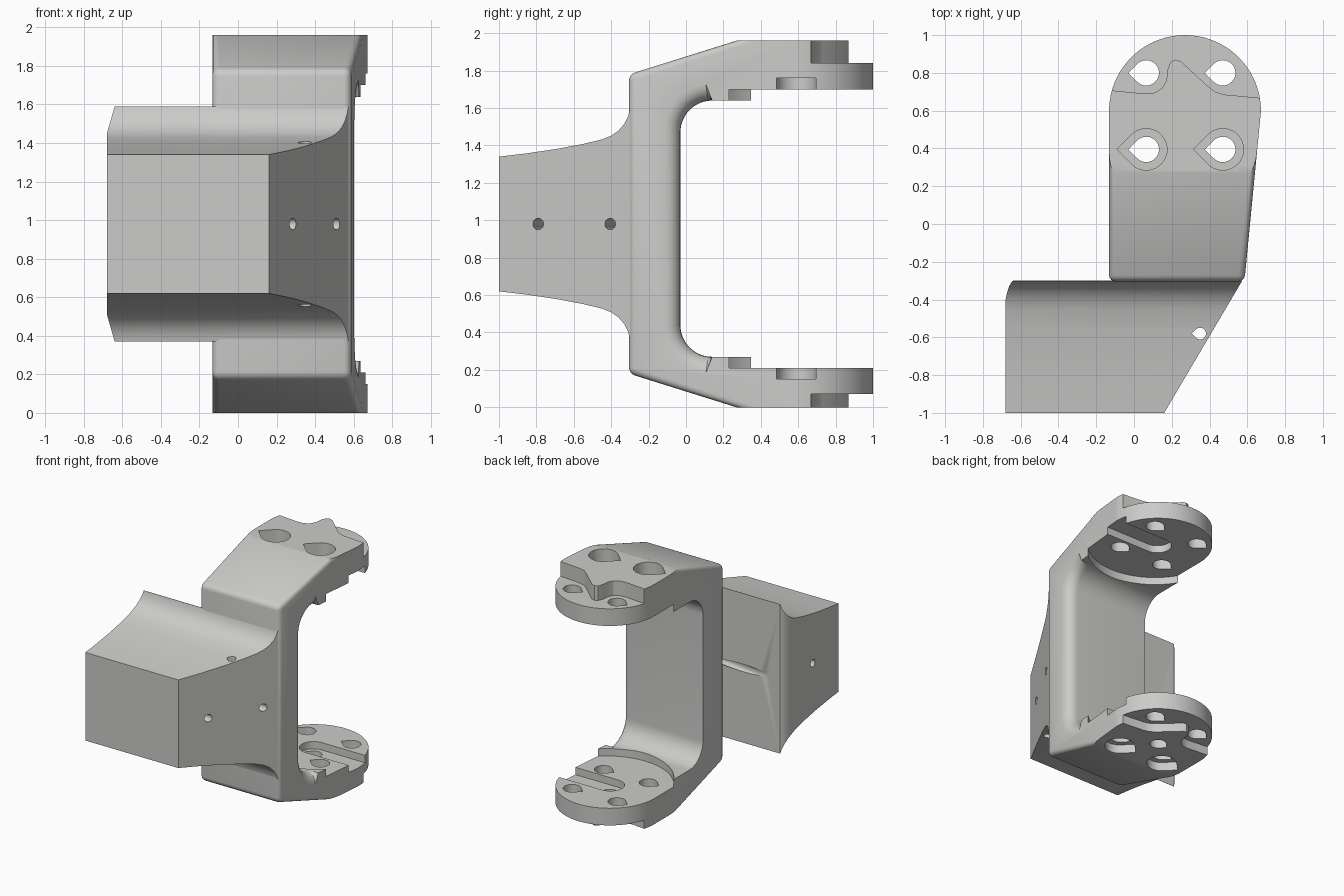
import bpy, bmesh, math

cube = bpy.data.objects.get("Cube")
if cube:
    bpy.data.objects.remove(cube, do_unlink=True)

grey = bpy.data.materials.new("light grey")
grey.use_nodes = True
grey.diffuse_color = (0.6, 0.6, 0.59, 1)
grey.node_tree.nodes["Principled BSDF"].inputs["Base Color"].default_value = (0.6, 0.6, 0.59, 1)


def arc(cx, cy, r, a0, a1, n):
    """Points along an arc, angles in degrees."""
    angles = [math.radians(a0 + (a1 - a0) * i / n) for i in range(n + 1)]
    return [(cx + r * math.cos(a), cy + r * math.sin(a)) for a in angles]


def loft(ring_a, ring_b):
    """Solid between two matching rings of points."""
    bm = bmesh.new()
    a = [bm.verts.new(p) for p in ring_a]
    b = [bm.verts.new(p) for p in ring_b]
    n = len(a)
    bm.faces.new(a)
    bm.faces.new(b[::-1])
    for i in range(n):
        bm.faces.new((a[i], b[i], b[(i + 1) % n], a[(i + 1) % n]))
    bmesh.ops.recalc_face_normals(bm, faces=bm.faces)
    return bm, a, b


def make_object(name, bm):
    mesh = bpy.data.meshes.new(name)
    bm.to_mesh(mesh)
    bm.free()
    mesh.materials.append(grey)
    obj = bpy.data.objects.new(name, mesh)
    bpy.context.collection.objects.link(obj)
    return obj


def prism(points, z0, z1):
    """Upright prism from an outline in plan."""
    bm, _, _ = loft([(x, y, z0) for x, y in points], [(x, y, z1) for x, y in points])
    return make_object("cutter", bm)


def teardrop(cx, cy, r):
    """Round hole with a 45 degree point towards -x."""
    return arc(cx, cy, r, -135, 135, 30) + [(cx - r * math.sqrt(2), cy)]


def boolean(obj, cutter, operation="DIFFERENCE"):
    cutter.hide_render = True
    mod = obj.modifiers.new("cut", "BOOLEAN")
    mod.operation = operation
    mod.solver = "EXACT"
    mod.object = cutter
    bpy.context.view_layer.objects.active = obj
    bpy.ops.object.modifier_apply(modifier=mod.name)
    bpy.data.objects.remove(cutter, do_unlink=True)


def smooth(obj):
    bpy.ops.object.select_all(action="DESELECT")
    obj.select_set(True)
    bpy.context.view_layer.objects.active = obj
    bpy.ops.object.shade_smooth_by_angle(angle=math.radians(28))


# C-shaped bracket: side profile across x, right side tapering towards the front
XL = -0.132


def right_x(y):
    return 0.59 + 0.0967 * (y + 0.25)


inner = arc(0.14, 0.44, 0.17, 270, 180, 12) + arc(0.14, 1.47, 0.17, 180, 90, 12)
outer_a = [(-0.305, 0.18), (0.27, 0), (1.1, 0), (1.1, 0.27)]
outer_b = [(1.1, 1.64), (1.1, 1.96), (0.27, 1.96), (-0.305, 1.78)]
profile = outer_a + inner + outer_b
bm, left, right = loft([(XL, y, z) for y, z in profile],
                       [(right_x(y), y, z) for y, z in profile])
n = len(profile)
first = len(outer_a)
inner_edges = [bm.edges.get((right[i], right[i + 1]))
               for i in range(first, first + len(inner) - 1)]
outer_edges = [bm.edges.get((left[n - 1], right[n - 1])), bm.edges.get((left[0], right[0]))]
for ring in (left, right):
    outer_edges += [bm.edges.get((ring[i], ring[(i + 1) % n])) for i in (n - 2, n - 1, 0)]
bmesh.ops.bevel(bm, geom=outer_edges, offset=0.035, offset_type="OFFSET",
                segments=4, profile=0.5, affect="EDGES")
inner_edges = [e for e in inner_edges if e.is_valid]
bmesh.ops.bevel(bm, geom=inner_edges, offset=0.09, offset_type="OFFSET",
                segments=6, profile=0.5, affect="EDGES")
bracket = make_object("bracket", bm)

# Round ends of the arms
CX, CY = 0.27, 0.598
plan = arc(CX, CY, 0.402, 0, 180, 64) + [(-0.3, 0.56), (-0.3, -0.5), (0.8, -0.5), (0.8, 0.56)]
boolean(bracket, prism(plan, -0.2, 2.2), "INTERSECT")

# Shallow round seat on the inside of both arms
boolean(bracket, prism(arc(0.30, 0.6, 0.5, 0, 357, 95), 0.21, 1.70))

# Wavy step on the outside of both arms
wave = [(-0.3, 0.72), (-0.13, 0.708), (0.06, 0.69), (0.11, 0.695), (0.15, 0.72),
        (0.172, 0.76), (0.178, 0.82), (0.195, 0.86), (0.22, 0.87), (0.25, 0.86),
        (0.39, 0.73), (0.43, 0.70), (0.48, 0.685), (0.8, 0.655), (0.8, 1.3), (-0.3, 1.3)]
boolean(bracket, prism(wave, 1.84, 2.2))
boolean(bracket, prism(wave, -0.2, 0.07))

# Slot from the right edge to the middle of each seat
slot = arc(CX, 0.59, 0.105, 90, 270, 20) + [(1.0, 0.485), (1.0, 0.695)]
boolean(bracket, prism(slot, 1.5, 1.76))
boolean(bracket, prism(slot, 0.15, 0.5))

# Screw holes, counterbored at the front pair, and the lower shaft hole
for x in (0.065, 0.47):
    for y in (0.395, 0.80):
        boolean(bracket, prism(teardrop(x, y, 0.067), -0.2, 2.2))
    boolean(bracket, prism(teardrop(x, 0.395, 0.11), 1.84, 2.2))
    boolean(bracket, prism(teardrop(x, 0.395, 0.11), -0.2, 0.07))
boolean(bracket, prism(teardrop(CX, CY, 0.06), -0.2, 0.8))
smooth(bracket)

# Mounting block with flared top and bottom and a slanted right side
MID = 0.98
flare = [(-1.0, 0.36), (-0.85, 0.378), (-0.7, 0.40), (-0.55, 0.428), (-0.45, 0.452),
         (-0.40, 0.472), (-0.36, 0.50), (-0.33, 0.535), (-0.31, 0.575), (-0.302, 0.61),
         (-0.30, 0.61)]
block_profile = [(y, MID + h) for y, h in flare] + [(y, MID - h) for y, h in flare[::-1]]


def block_left(z):
    return -0.68 + 0.04 * max(0, (abs(z - MID) - 0.47) / 0.14)


bm, _, _ = loft([(block_left(z), y, z) for y, z in block_profile],
                [(0.16 + (y + 1) * 0.59, y, z) for y, z in block_profile])
bmesh.ops.triangulate(bm, faces=bm.faces)
block = make_object("mounting_block", bm)

# Slightly slanted cross holes and one upright hole
for x, y in ((0.285, -0.79), (0.51, -0.405)):
    ends = []
    for ex in (-1.0, 0.9):
        ey = y + (x - ex) * 0.13
        ends.append([(ex, ey + dy, MID + dz) for dy, dz in arc(0, 0, 0.03, 0, 345, 23)])
    bm, _, _ = loft(*ends)
    boolean(block, make_object("cutter", bm))
boolean(block, prism(teardrop(0.35, -0.58, 0.031), -0.2, 2.2))
smooth(block)
